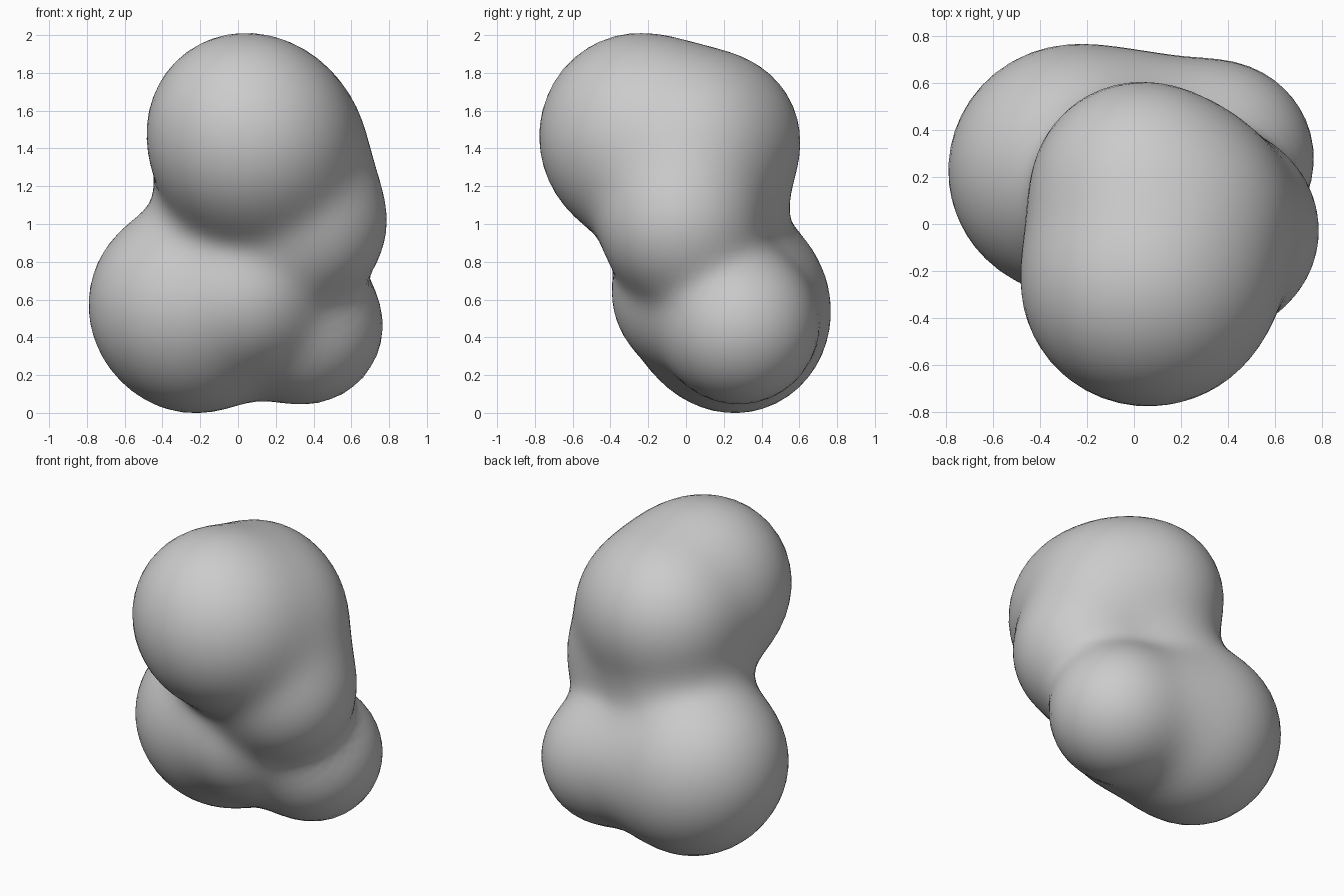
import bpy
import bmesh
import math
from mathutils import Vector

cube = bpy.data.objects.get("Cube")
if cube:
    bpy.data.objects.remove(cube, do_unlink=True)

# Lobes of the blob: centre and radius
LOBES = [(Vector(c), r) for c, r in [
    ((0.08, -0.23, 1.44), 0.53),     # upper front
    ((0.00, -0.27, 1.54), 0.42),     # upper front crown
    ((0.02, 0.15, 1.445), 0.445),    # upper back
    ((0.21, 0.05, 1.42), 0.43),      # upper side
    ((0.32, 0.00, 1.22), 0.34),      # side column
    ((0.365, -0.03, 1.00), 0.415),   # side bulge
    ((-0.02, 0.11, 1.05), 0.40),     # waist
    ((-0.27, 0.225, 0.58), 0.515),   # lower large
    ((-0.22, 0.27, 0.45), 0.42),     # lower large underside
    ((0.355, 0.28, 0.46), 0.41),     # lower small
    ((0.05, 0.335, 0.52), 0.355),    # bridge between the lower lobes
    ((0.05, 0.00, 0.62), 0.38),      # lower front
]]
BLEND = 0.065
CORE = Vector((0.05, 0.08, 0.95))


def distance(p):
    """Smoothly blended distance to all lobes."""
    ds = [(p - c).length - r for c, r in LOBES]
    low = min(ds)
    return low - BLEND * math.log(sum(math.exp((low - d) / BLEND) for d in ds))


def surface_point(direction):
    """Walk inward along a ray until it meets the blended surface."""
    t = 1.8
    for _ in range(60):
        d = distance(CORE + direction * t)
        if d < 0.0005:
            break
        t -= d
    return CORE + direction * t


# Blob body: a sphere wrapped onto the blended lobes
bm = bmesh.new()
bmesh.ops.create_icosphere(bm, subdivisions=5, radius=1.0)
for v in bm.verts:
    v.co = surface_point(v.co.normalized())
bmesh.ops.recalc_face_normals(bm, faces=bm.faces)
for f in bm.faces:
    f.smooth = True

mesh = bpy.data.meshes.new("blob_body")
bm.to_mesh(mesh)
bm.free()
body = bpy.data.objects.new("blob_body", mesh)
bpy.context.collection.objects.link(body)

# Plain grey
grey = bpy.data.materials.new("light_grey")
grey.use_nodes = True
colour = (0.6, 0.6, 0.6, 1.0)
grey.diffuse_color = colour
grey.node_tree.nodes["Principled BSDF"].inputs["Base Color"].default_value = colour
mesh.materials.append(grey)
